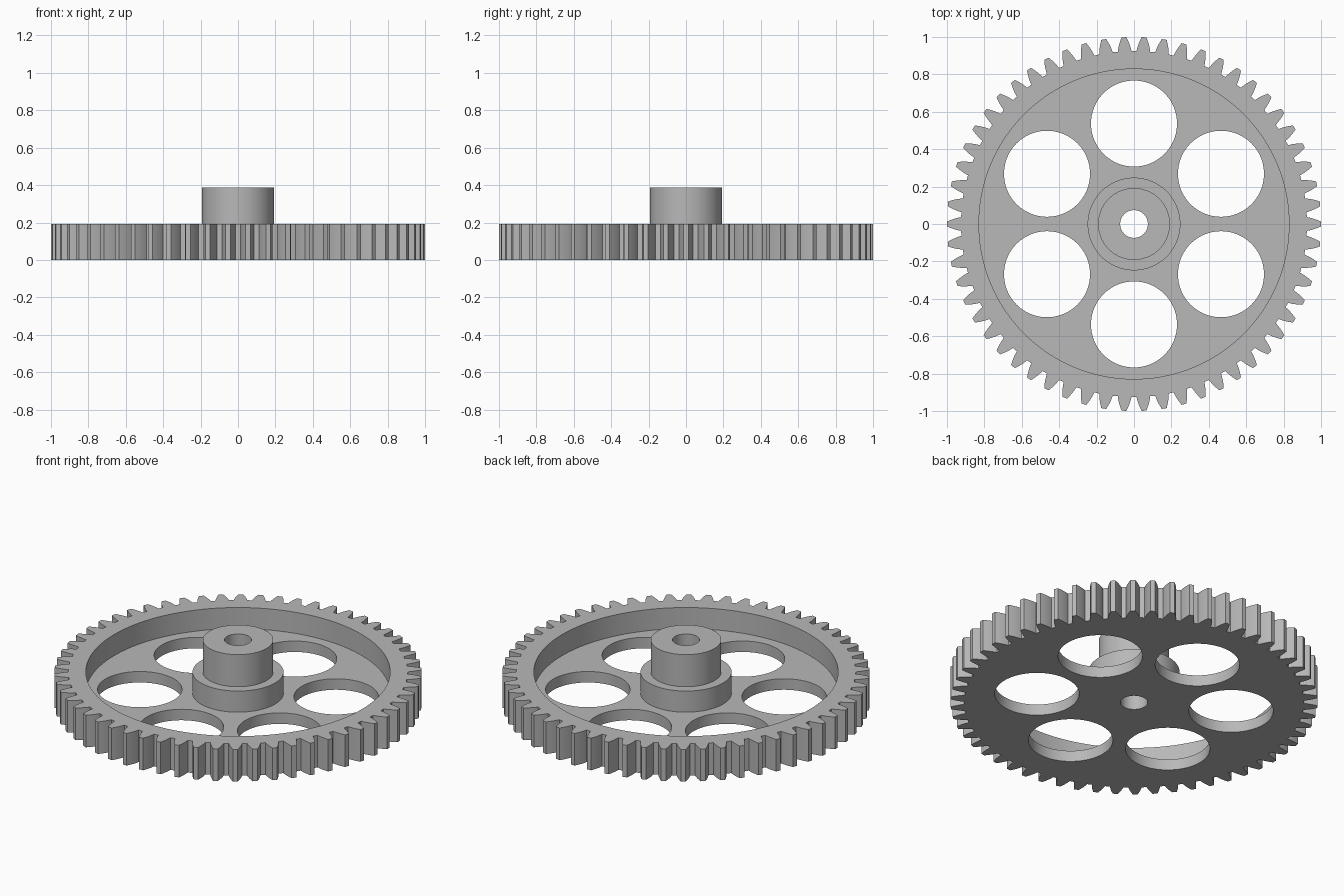
import bpy
import bmesh
import math
from mathutils import Vector
from mathutils.geometry import tessellate_polygon

cube = bpy.data.objects.get("Cube")
if cube:
    bpy.data.objects.remove(cube, do_unlink=True)

# Main sizes
TEETH = 58
TIP_R = 1.0
MODULE = 2 * TIP_R / (TEETH + 2)
PITCH_R = MODULE * TEETH / 2
ROOT_R = PITCH_R - 1.25 * MODULE
BASE_R = PITCH_R * math.cos(math.radians(20))
FACE_Z = 0.193
WEB_Z = 0.066
HUB_Z = 0.386
RIM_R, BOSS_R, HUB_R, BORE_R = 0.829, 0.248, 0.192, 0.074
HOLE_R, HOLE_DIST = 0.23, 0.537

steel = bpy.data.materials.new("grey steel")
steel.use_nodes = True
grey = (0.48, 0.48, 0.48, 1)
steel.diffuse_color = grey
steel.node_tree.nodes["Principled BSDF"].inputs["Base Color"].default_value = grey


def circle(radius, cx=0, cy=0, n=96):
    return [(cx + radius * math.cos(math.tau * i / n),
             cy + radius * math.sin(math.tau * i / n)) for i in range(n)]


def involute(radius):
    pressure = math.acos(BASE_R / radius)
    return math.tan(pressure) - pressure


def gear_outline(steps=5):
    # Half a tooth as (radius, half angle) from root to tip
    flank = []
    for k in range(steps + 1):
        r = ROOT_R + (TIP_R - ROOT_R) * k / steps
        flank.append((r, math.pi / (2 * TEETH) + involute(PITCH_R) - involute(r)))
    tooth = [(r, -a) for r, a in flank] + [(r, a) for r, a in reversed(flank)]
    points = []
    for t in range(TEETH):
        mid = math.tau * t / TEETH
        points += [(r * math.cos(mid + a), r * math.sin(mid + a)) for r, a in tooth]
    return points


bm = bmesh.new()


def loop(outline, z):
    return [bm.verts.new((x, y, z)) for x, y in outline]


def wall(a, b):
    for i in range(len(a)):
        j = (i + 1) % len(a)
        bm.faces.new((a[i], a[j], b[j], b[i]))


def flat_face(loops):
    # Flat region bounded by the first loop and pierced by the others
    verts = [v for ring in loops for v in ring]
    for tri in tessellate_polygon([[Vector(v.co) for v in ring] for ring in loops]):
        bm.faces.new([verts[i] for i in tri])


# Toothed edge
teeth = gear_outline()
teeth_low, teeth_high = loop(teeth, 0), loop(teeth, FACE_Z)
wall(teeth_low, teeth_high)

# Rim top and the recess wall inside it
rim = circle(RIM_R, n=144)
rim_high, rim_low = loop(rim, FACE_Z), loop(rim, WEB_Z)
flat_face([teeth_high, rim_high])
wall(rim_high, rim_low)

# Six lightening holes through the web
holes_low, holes_high = [], []
for k in range(6):
    a = math.radians(30 + 60 * k)
    hole = circle(HOLE_R, HOLE_DIST * math.cos(a), HOLE_DIST * math.sin(a))
    holes_low.append(loop(hole, 0))
    holes_high.append(loop(hole, WEB_Z))
    wall(holes_low[-1], holes_high[-1])

# Stepped hub and bore, from the web up, over and down to the underside
profile = [(BOSS_R, WEB_Z), (BOSS_R, FACE_Z), (HUB_R, FACE_Z),
           (HUB_R, HUB_Z), (BORE_R, HUB_Z), (BORE_R, 0)]
hub = [loop(circle(r), z) for r, z in profile]
for lower, upper in zip(hub, hub[1:]):
    wall(lower, upper)

# Web floor and flat underside
flat_face([rim_low, hub[0]] + holes_high)
flat_face([teeth_low, hub[-1]] + holes_low)

# One solid with smooth round walls and crisp corners
bmesh.ops.recalc_face_normals(bm, faces=bm.faces)
mesh = bpy.data.meshes.new("spur_gear")
bm.to_mesh(mesh)
bm.free()
mesh.materials.append(steel)
mesh.shade_smooth()
mesh.set_sharp_from_angle(angle=math.radians(25))
gear = bpy.data.objects.new("spur_gear", mesh)
bpy.context.collection.objects.link(gear)
